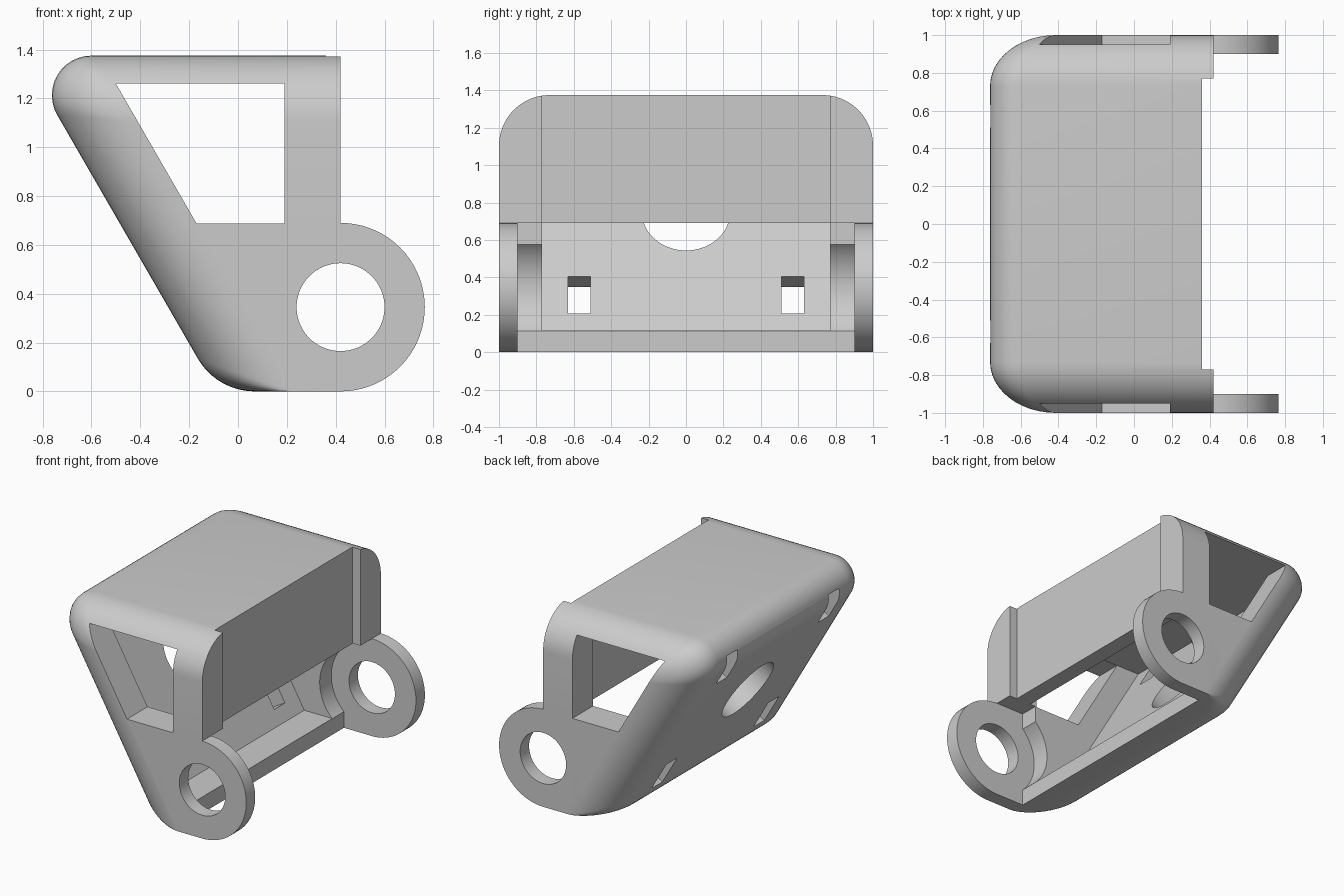
import bpy, bmesh, math
from mathutils import Matrix, Vector

if "Cube" in bpy.data.objects:
    bpy.data.objects.remove(bpy.data.objects["Cube"])

grey = bpy.data.materials.new("plain grey")
grey.use_nodes = True
grey.diffuse_color = (0.6, 0.6, 0.6, 1)
grey.node_tree.nodes["Principled BSDF"].inputs["Base Color"].default_value = (0.6, 0.6, 0.6, 1)

TOP, FRONT, FILLET = 1.375, 0.42, 0.27
TAN30 = math.tan(math.radians(30))


def finish(name, bm):
    bmesh.ops.recalc_face_normals(bm, faces=bm.faces)
    mesh = bpy.data.meshes.new(name)
    bm.to_mesh(mesh)
    bm.free()
    mesh.materials.append(grey)
    ob = bpy.data.objects.new(name, mesh)
    bpy.context.collection.objects.link(ob)
    return ob


def loft(name, layers):
    """Skin a list of (y, xz outline) sections and cap both ends."""
    bm = bmesh.new()
    rings = [[bm.verts.new((x, y, z)) for x, z in pts] for y, pts in layers]
    for a, b in zip(rings, rings[1:]):
        for i in range(len(a)):
            j = (i + 1) % len(a)
            bm.faces.new((a[i], a[j], b[j], b[i]))
    bm.faces.new(rings[0])
    bm.faces.new(rings[-1])
    return finish(name, bm)


def prism(name, pts, y0, y1):
    return loft(name, [(y0, pts), (y1, pts)])


def box(name, x0, x1, y0, y1, z0, z1):
    return prism(name, [(x0, z0), (x1, z0), (x1, z1), (x0, z1)], y0, y1)


def circle(x, z, r, n=72):
    return [(x + r * math.cos(math.tau * i / n), z + r * math.sin(math.tau * i / n))
            for i in range(n)]


def combine(target, tool, operation='DIFFERENCE'):
    mod = target.modifiers.new("join", 'BOOLEAN')
    mod.operation, mod.object, mod.solver = operation, tool, 'EXACT'
    tool.hide_render = True
    bpy.context.view_layer.objects.active = target
    bpy.ops.object.modifier_apply(modifier=mod.name)
    bpy.data.objects.remove(tool)


def arc(cx, cz, r, start, end, n=12):
    angles = [math.radians(start + (end - start) * i / n) for i in range(n + 1)]
    return [(cx + r * math.cos(a), cz + r * math.sin(a)) for a in angles]


def outline(d):
    """Side outline with top and sloping back drawn inwards by d."""
    foot = -0.087 + d / math.cos(math.radians(30))
    top = TOP - d
    head = foot - TAN30 * top
    r_low = max(FILLET - d, 0.002)
    r_high = max(0.162 * (1 - d / FILLET), 0.002)
    low = arc(foot + r_low * TAN30, r_low, r_low, 270, 210)
    high = arc(head + r_high / TAN30, top - r_high, r_high, 210, 90)
    return [(FRONT, 0)] + low + high + [(FRONT, top)]


# Outer body with rounded side edges
half = []
for i in range(13):
    t = math.radians(90 * i / 12)
    half.append((1 - FILLET + FILLET * math.sin(t), outline(FILLET * (1 - math.cos(t)))))
housing = loft("housing", [(-y, p) for y, p in reversed(half)] + half)

# Hinge ears
EAR = (FRONT, 0.345)
for y0, y1 in ((-1, -0.85), (0.85, 1)):
    combine(housing, prism("ear", circle(*EAR, 0.345), y0, y1), 'UNION')

# Hollow interior, open lower front and recessed front panel
combine(housing, prism("cavity", [(-0.02, 0.115), (0.245, 0.115), (0.245, 1.262),
                                  (-0.682, 1.262)], -0.77, 0.77))
combine(housing, box("front_opening", 0.2, 1, -0.9, 0.9, -0.1, 0.69))
combine(housing, box("panel_recess", 0.36, 1, -0.77, 0.77, 0.5, 1.6))

# Side windows, hinge clearance and pin holes
combine(housing, prism("window", [(-0.17, 0.688), (0.19, 0.688), (0.19, 1.26),
                                  (-0.5, 1.26)], -1.2, 1.2))
combine(housing, prism("clearance", circle(*EAR, 0.319), -0.9, 0.9))
combine(housing, prism("pin_hole", circle(*EAR, 0.18), -1.2, 1.2))

# Round hole and four slots through the sloping back
slope = Matrix.Translation((-0.485, 0, 0.69)) @ Matrix.Rotation(math.radians(60), 4, 'Y')
bm = bmesh.new()
bmesh.ops.create_cone(bm, cap_ends=True, segments=64, radius1=0.235, radius2=0.235,
                      depth=0.5, matrix=slope)
combine(housing, finish("round_hole", bm))
for along in (-0.51, 0.5):
    for side in (-0.57, 0.57):
        bm = bmesh.new()
        bmesh.ops.create_cube(bm, size=1, matrix=slope
                              @ Matrix.Translation((-along, side, 0.02))
                              @ Matrix.Diagonal(Vector((0.23, 0.12, 0.3, 1))))
        combine(housing, finish("slot", bm))

# Smooth curves, crisp edges
bpy.ops.object.select_all(action='DESELECT')
housing.select_set(True)
bpy.context.view_layer.objects.active = housing
bpy.ops.object.shade_smooth_by_angle(angle=math.radians(30))
